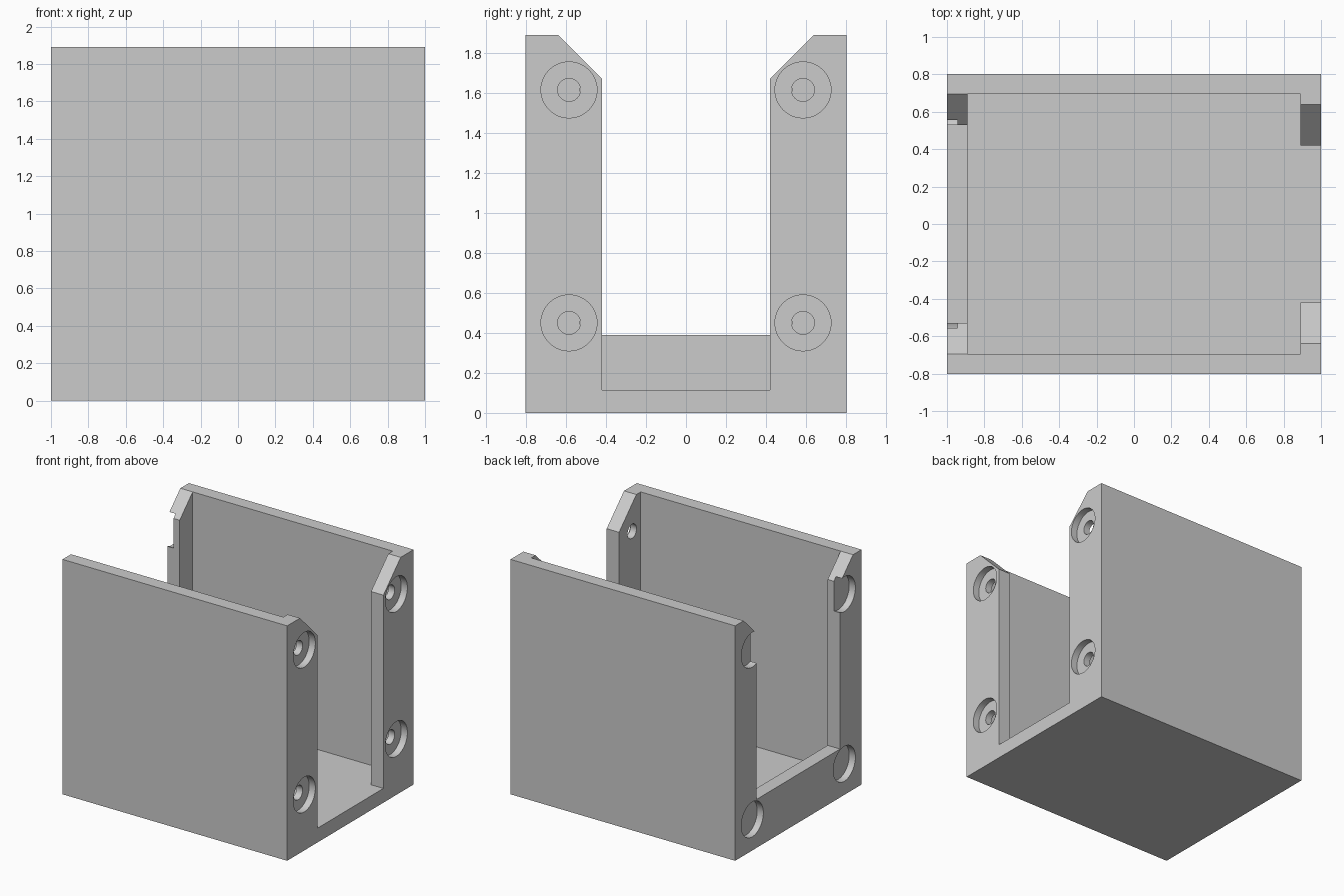
import bpy
import bmesh
import math
from mathutils import Matrix

cube = bpy.data.objects.get("Cube")
if cube:
    bpy.data.objects.remove(cube, do_unlink=True)

LENGTH, WIDTH, HEIGHT = 2.0, 1.606, 1.89
END = LENGTH / 2
INNER = 0.89            # inside of the end walls
FLOOR = 0.115
CAVITY = 0.695          # inside of the long walls
BORE_DEPTH = 0.055
HOLE_Y, UPPER_Z = 0.585, 1.615

grey = bpy.data.materials.new("light_grey")
grey.use_nodes = True
grey.diffuse_color = (0.6, 0.6, 0.6, 1)
grey.node_tree.nodes["Principled BSDF"].inputs["Base Color"].default_value = (0.6, 0.6, 0.6, 1)


def make_object(name, bm):
    bmesh.ops.recalc_face_normals(bm, faces=bm.faces)
    mesh = bpy.data.meshes.new(name)
    bm.to_mesh(mesh)
    bm.free()
    mesh.materials.append(grey)
    obj = bpy.data.objects.new(name, mesh)
    bpy.context.collection.objects.link(obj)
    return obj


def prism(name, half_profile, x0, x1):
    """Mirror a (y, z) half profile and extrude it along x."""
    profile = half_profile + [(-y, z) for y, z in reversed(half_profile)]
    bm = bmesh.new()
    face = bm.faces.new([bm.verts.new((x0, y, z)) for y, z in profile])
    grown = bmesh.ops.extrude_face_region(bm, geom=[face])["geom"]
    verts = [g for g in grown if isinstance(g, bmesh.types.BMVert)]
    bmesh.ops.translate(bm, verts=verts, vec=(x1 - x0, 0, 0))
    return make_object(name, bm)


def drill(name, radius, x0, x1, y, z):
    """Cylinder along x."""
    bm = bmesh.new()
    place = Matrix.Translation(((x0 + x1) / 2, y, z)) @ Matrix.Rotation(math.pi / 2, 4, "Y")
    bmesh.ops.create_cone(bm, cap_ends=True, segments=48, radius1=radius,
                          radius2=radius, depth=x1 - x0, matrix=place)
    return make_object(name, bm)


def opening(half_width, bottom, shoulder, x0, x1):
    """End opening whose upper corners flare outwards at 45 degrees."""
    flare = 0.3
    return prism("opening_cutter",
                 [(half_width, bottom), (half_width, shoulder),
                  (half_width + flare, shoulder + flare)], x0, x1)


# Solid block
body = prism("open_box_bracket", [(WIDTH / 2, 0), (WIDTH / 2, HEIGHT)], -END, END)

# Cavity and the two end openings
cutters = [
    prism("cavity_cutter", [(CAVITY, FLOOR), (CAVITY, 2.5)], -INNER, INNER),
    opening(0.42, FLOOR, 1.67, 0.6, 1.2),
    opening(0.53, 0.39, 1.725, -1.2, -0.8),
]

# Counterbored screw holes at one end, blind recesses at the other
for y in (-HOLE_Y, HOLE_Y):
    for z in (0.45, UPPER_Z):
        cutters.append(drill("counterbore_cutter", 0.14, END - BORE_DEPTH, 1.2, y, z))
        cutters.append(drill("screw_hole_cutter", 0.057, 0.8, 1.2, y, z))
    for z in (0.25, UPPER_Z):
        cutters.append(drill("recess_cutter", 0.14, -1.2, BORE_DEPTH - END, y, z))

bpy.ops.object.select_all(action="DESELECT")
bpy.context.view_layer.objects.active = body
body.select_set(True)
for cutter in cutters:
    mod = body.modifiers.new("cut", "BOOLEAN")
    mod.operation = "DIFFERENCE"
    mod.solver = "EXACT"
    mod.object = cutter
    bpy.ops.object.modifier_apply(modifier=mod.name)
    bpy.data.objects.remove(cutter, do_unlink=True)

bpy.ops.object.shade_smooth_by_angle(angle=math.radians(30))
